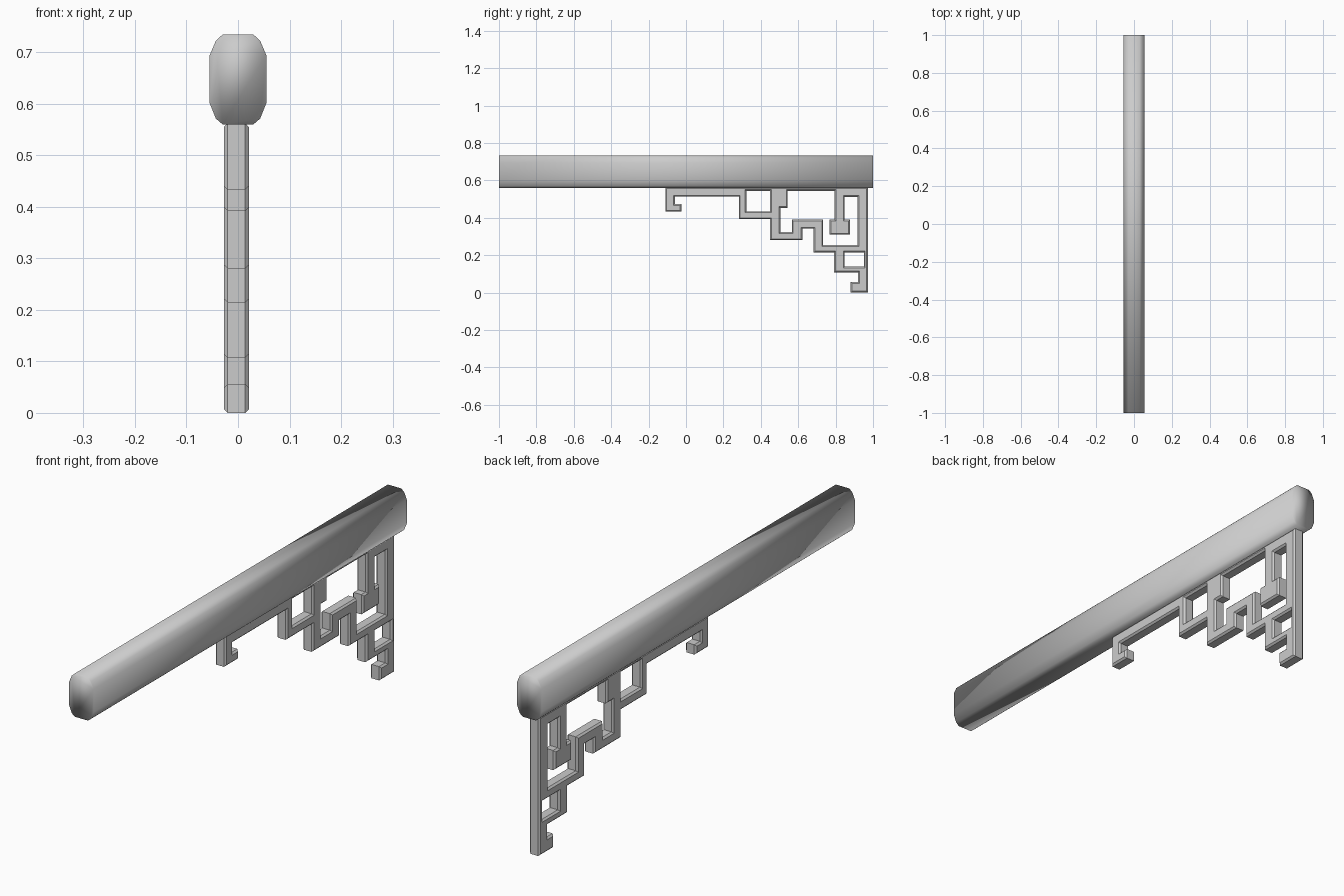
import bpy, math

if "Cube" in bpy.data.objects:
    bpy.data.objects.remove(bpy.data.objects["Cube"])


def extruded(name, outlines, half_depth, bevel=0.0, x=0.0):
    """Filled (y, z) outlines, extruded along world x with chamfered rims."""
    cu = bpy.data.curves.new(name, 'CURVE')
    cu.dimensions = '2D'
    cu.fill_mode = 'BOTH'
    cu.extrude = half_depth - bevel
    cu.bevel_depth = bevel
    cu.bevel_resolution = 0
    cu.offset = -bevel
    for pts in outlines:
        sp = cu.splines.new('POLY')
        sp.points.add(len(pts) - 1)
        for p, (a, b) in zip(sp.points, pts):
            p.co = (a, b, 0, 1)
        sp.use_cyclic_u = True
    ob = bpy.data.objects.new(name, cu)
    ob.rotation_euler = (math.pi / 2, 0, math.pi / 2)
    ob.location.x = x
    bpy.context.collection.objects.link(ob)
    bpy.ops.object.select_all(action='DESELECT')
    ob.select_set(True)
    bpy.context.view_layer.objects.active = ob
    bpy.ops.object.convert(target='MESH')
    return bpy.context.object


def stepped(start, moves):
    """Right-angled outline: moves alternate new z, new y, new z ..."""
    y, z = start
    pts = [(y, z)]
    for i, v in enumerate(moves):
        if i % 2 == 0:
            z = v
        else:
            y = v
        pts.append((y, z))
    return pts


def rect(y0, y1, z0, z1):
    return [(y0, z0), (y1, z0), (y1, z1), (y0, z1)]


# Fretwork bracket: stepped outer edge, two windows and one winding opening
outer = stepped((-0.11, 0.562), [
    0.433, -0.024, 0.473, -0.06, 0.513, 0.283, 0.392, 0.449, 0.28, 0.623,
    0.342, 0.682, 0.214, 0.792, 0.107, 0.92, 0.056, 0.88, 0.0, 0.973, 0.562])
winding = stepped((0.543, 0.543), [
    0.452, 0.505, 0.323, 0.566, 0.39, 0.733, 0.253, 0.917, 0.511, 0.848,
    0.39, 0.877, 0.31, 0.767, 0.39, 0.794, 0.543])
bracket = extruded("fretwork_bracket",
                   [outer, winding,
                    rect(0.323, 0.449, 0.434, 0.543),
                    rect(0.848, 0.951, 0.139, 0.214)],
                   0.024, 0.007, x=-0.003)
bpy.ops.object.shade_smooth_by_angle()

# Beam: rounded cross-section run along y
half = [(0.03, 0.56), (0.043, 0.571), (0.055, 0.601),
        (0.055, 0.694), (0.043, 0.722), (0.03, 0.734)]
section = half + [(-x, z) for x, z in reversed(half)]
n = len(section)
verts = [(x, y, z) for y in (-1, 1) for x, z in section]
faces = [(i, (i + 1) % n, n + (i + 1) % n, n + i)[::-1] for i in range(n)]
faces += [tuple(range(n)), tuple(reversed(range(n, 2 * n)))]
me = bpy.data.meshes.new("beam")
me.from_pydata(verts, [], faces)
beam = bpy.data.objects.new("beam", me)
bpy.context.collection.objects.link(beam)
me.shade_smooth()
